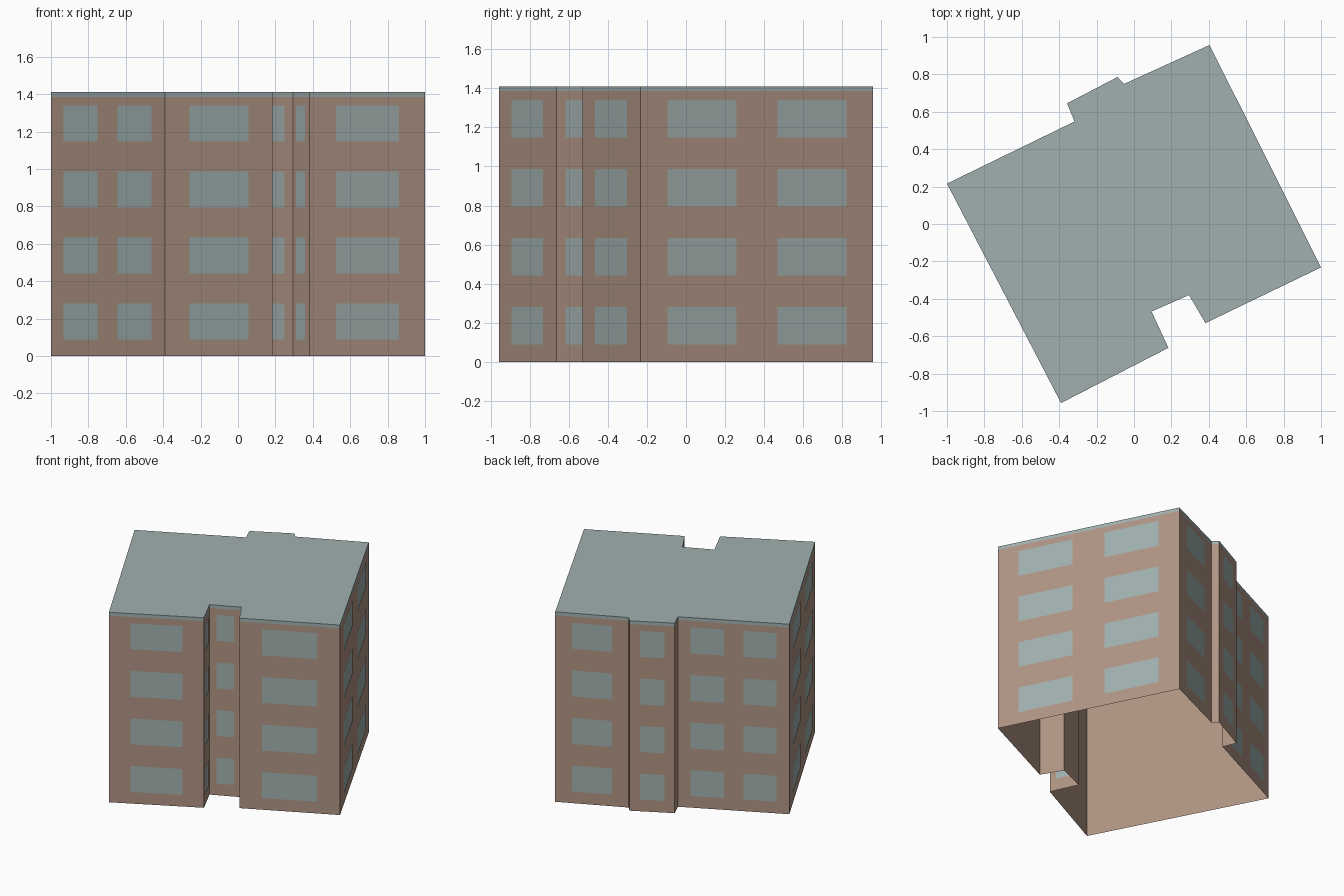
import bpy
import bmesh
from mathutils import Vector

if "Cube" in bpy.data.objects:
    bpy.data.objects.remove(bpy.data.objects["Cube"], do_unlink=True)


def material(name, rgb):
    mat = bpy.data.materials.new(name)
    mat.use_nodes = True
    color = (*rgb, 1.0)
    mat.diffuse_color = color
    mat.node_tree.nodes["Principled BSDF"].inputs["Base Color"].default_value = color
    return mat


brown = material("brown_wall", (0.43, 0.295, 0.227))
blue_grey = material("blue_grey", (0.35, 0.434, 0.427))

# Footprint corners, counterclockwise, each with the window count of the wall that starts there
PLAN = [
    ((-0.39, -0.957), 1),   # front, long part
    ((0.184, -0.662), 1),   # front recess, side
    ((0.094, -0.468), 1),   # front recess, back
    ((0.294, -0.38), 1),    # front recess, other side
    ((0.382, -0.53), 1),    # front, short part
    ((1.0, -0.232), 2),     # right side
    ((0.404, 0.957), 1),    # back, short part
    ((-0.053, 0.749), 0),   # bay side
    ((-0.088, 0.786), 1),   # bay face
    ((-0.358, 0.645), 0),   # bay side
    ((-0.318, 0.548), 2),   # back, long part
    ((-1.0, 0.216), 2),     # left side
]
CORNERS = [Vector((*p, 0)) for p, _ in PLAN]
UP = Vector((0, 0, 1))
ROOF_Z, BAND_Z = 1.41, 1.385
FLOORS, FLOOR_HEIGHT = 4, 0.353
SILL, WINDOW_HEIGHT = 0.088, 0.192
OFFSET = 0.003
# Window spans as fractions of the wall length
SPANS = {0: [], 1: [(0.227, 0.773)], 2: [(0.115, 0.412), (0.588, 0.885)]}


def add_object(name, bm, mat):
    mesh = bpy.data.meshes.new(name)
    bm.to_mesh(mesh)
    bm.free()
    mesh.materials.append(mat)
    obj = bpy.data.objects.new(name, mesh)
    bpy.context.collection.objects.link(obj)
    return obj


def ring_walls(bm, low, high):
    """Upright faces along the footprint; returns the top ring of vertices."""
    bottom = [bm.verts.new(c + UP * low) for c in CORNERS]
    top = [bm.verts.new(c + UP * high) for c in CORNERS]
    for i in range(len(CORNERS)):
        j = (i + 1) % len(CORNERS)
        bm.faces.new((bottom[i], bottom[j], top[j], top[i]))
    return top


# Walls, open underneath
bm = bmesh.new()
ring_walls(bm, 0, BAND_Z)
add_object("walls", bm, brown)

# Flat roof with its edge band
bm = bmesh.new()
bm.faces.new(ring_walls(bm, BAND_Z, ROOF_Z))
add_object("roof", bm, blue_grey)

# Window panes, set just proud of each wall
bm = bmesh.new()
for i, (_, count) in enumerate(PLAN):
    start, end = CORNERS[i], CORNERS[(i + 1) % len(CORNERS)]
    along = end - start
    outward = along.cross(UP).normalized() * OFFSET
    for a, b in SPANS[count]:
        left, right = start + along * a + outward, start + along * b + outward
        for floor in range(FLOORS):
            low = UP * (SILL + floor * FLOOR_HEIGHT)
            high = low + UP * WINDOW_HEIGHT
            bm.faces.new([bm.verts.new(v) for v in
                          (left + low, right + low, right + high, left + high)])
add_object("windows", bm, blue_grey)
